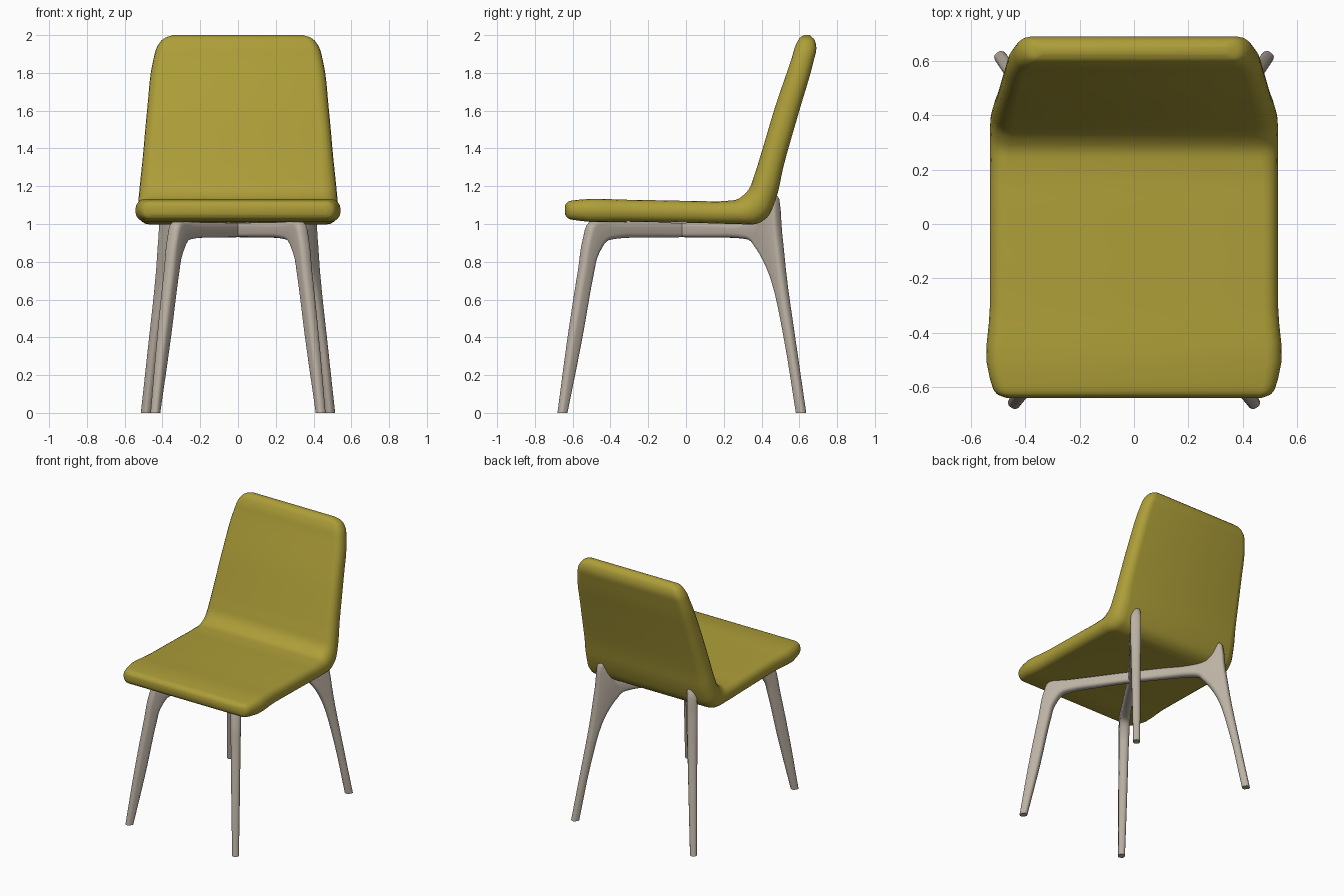
import bpy, bmesh, math
from mathutils import Vector

if "Cube" in bpy.data.objects:
    bpy.data.objects.remove(bpy.data.objects["Cube"])


def material(name, color):
    m = bpy.data.materials.new(name)
    m.diffuse_color = (*color, 1)
    m.use_nodes = True
    m.node_tree.nodes["Principled BSDF"].inputs["Base Color"].default_value = m.diffuse_color
    return m


def smooth_rows(rows, steps):
    """Chord-weighted Hermite interpolation through the key sections."""
    p = [Vector(r) for r in rows]
    h = [(b - a).length for a, b in zip(p, p[1:])]
    d = [(b - a) / k for a, b, k in zip(p, p[1:], h)]
    m = [d[0]]
    for i in range(1, len(d)):
        m.append((d[i - 1] * h[i] + d[i] * h[i - 1]) / (h[i - 1] + h[i]))
    m.append(d[-1])
    out = []
    for i, k in enumerate(h):
        for j in range(steps):
            t = j / steps
            out.append(p[i] * (2*t**3 - 3*t**2 + 1) + m[i] * k * (t**3 - 2*t**2 + t)
                       + p[i + 1] * (3*t**2 - 2*t**3) + m[i + 1] * k * (t**3 - t**2))
    return out + [p[-1]]


def ring(a, b, side, hw, k, n=5):
    """Rounded rectangle spanning a-b in one direction and +-hw along side."""
    mid, axis = (a + b) / 2, (a - b).normalized()
    half = (a - b).length / 2
    r = min(half, hw) * k
    pts = []
    for q, (sx, sy) in enumerate(((1, 1), (-1, 1), (-1, -1), (1, -1))):
        for i in range(n):
            t = math.pi / 2 * (q + i / (n - 1))
            pts.append(mid + side * (sx * (hw - r) + r * math.cos(t))
                       + axis * (sy * (half - r) + r * math.sin(t)))
    return pts


def loft(name, rows, place, side, k, mat, steps=4):
    """Rows: d, z of the outer edge, d, z of the inner edge, half width."""
    bm = bmesh.new()
    rings = [[bm.verts.new(c) for c in ring(place(r[0], r[1]), place(r[2], r[3]), side, r[4], k)]
             for r in smooth_rows(rows, steps)]
    for a, b in zip(rings, rings[1:]):
        for i in range(len(a)):
            j = (i + 1) % len(a)
            bm.faces.new((a[i], a[j], b[j], b[i]))
    bm.faces.new(rings[0])
    bm.faces.new(rings[-1])
    bmesh.ops.recalc_face_normals(bm, faces=bm.faces)
    me = bpy.data.meshes.new(name)
    bm.to_mesh(me)
    bm.free()
    me.materials.append(mat)
    ob = bpy.data.objects.new(name, me)
    bpy.context.collection.objects.link(ob)
    bpy.ops.object.select_all(action='DESELECT')
    ob.select_set(True)
    bpy.context.view_layer.objects.active = ob
    bpy.ops.object.shade_smooth_by_angle(angle=math.radians(45))
    return ob


olive = material("olive_upholstery", (0.42, 0.34, 0.04))
wood = material("pale_wood", (0.50, 0.44, 0.37))

# Padded shell: seat running back and bending up into the backrest
shell = [
    (-.64, 1.10, -.64, 1.05, .47), (-.625, 1.118, -.625, 1.03, .505),
    (-.57, 1.128, -.57, 1.018, .53), (-.3, 1.128, -.3, 1.012, .53),
    (.05, 1.122, .08, 1.005, .53), (.21, 1.122, .27, 1.0, .53),
    (.28, 1.135, .37, 1.0, .53), (.33, 1.18, .43, 1.035, .528),
    (.362, 1.26, .475, 1.13, .52), (.40, 1.38, .515, 1.3, .505),
    (.475, 1.63, .60, 1.6, .48), (.56, 1.88, .675, 1.86, .448),
    (.58, 1.945, .69, 1.93, .428), (.602, 1.985, .68, 1.975, .395),
    (.625, 2.0, .655, 2.0, .345)]
loft("seat_and_backrest", shell, lambda d, z: Vector((0, d, z)), Vector((1, 0, 0)), .9, olive)

# Legs with curved brackets, running along diagonals that cross under the seat
front = [
    (.655, 0, .613, 0, .023), (.60, .4, .535, .4, .029), (.545, .75, .475, .74, .033),
    (.515, .93, .45, .84, .035), (.485, 1.01, .41, .905, .035),
    (.38, 1.01, .35, .922, .034), (.2, 1.008, .2, .928, .03), (0, 1.006, 0, .93, .025)]
rear = [
    (.65, 0, .608, 0, .023), (.59, .4, .545, .4, .029), (.54, .75, .48, .7, .033),
    (.517, .95, .44, .80, .035), (.487, 1.16, .395, .875, .033),
    (.42, 1.03, .36, .915, .034), (.32, 1.005, .3, .925, .034),
    (.18, 1.006, .18, .928, .03), (0, 1.006, 0, .93, .025)]
for name, rows, slope, sy in (("front_legs", front, .69, -1), ("rear_legs", rear, .775, 1)):
    side = Vector((1, -sy * slope, 0)).normalized()
    ob = loft(name, rows, lambda d, z: Vector((d * slope, sy * d - .02, z)), side, .8, wood)
    mod = ob.modifiers.new("mirror", 'MIRROR')
    mod.use_clip = False
    mod.use_mirror_merge = False
